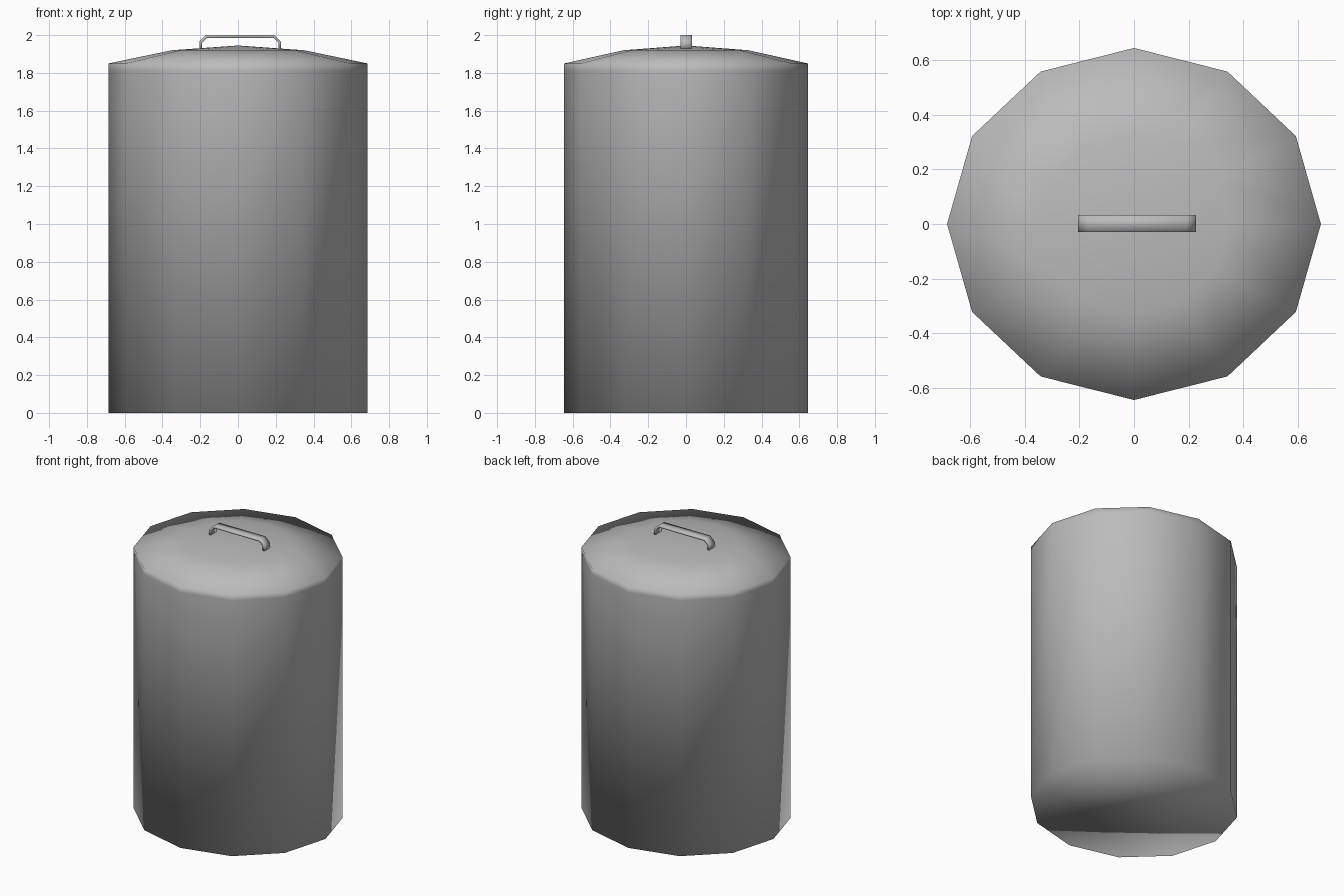
import bpy
import bmesh
from math import cos, sin, tau

if "Cube" in bpy.data.objects:
    bpy.data.objects.remove(bpy.data.objects["Cube"])

SIDES = 12
RX, RY = 0.685, 0.645


def make_material(name, color):
    mat = bpy.data.materials.new(name)
    mat.use_nodes = True
    mat.diffuse_color = color
    mat.node_tree.nodes["Principled BSDF"].inputs["Base Color"].default_value = color
    return mat


def finish(bm, name, mat):
    bmesh.ops.recalc_face_normals(bm, faces=bm.faces)
    mesh = bpy.data.meshes.new(name)
    bm.to_mesh(mesh)
    bm.free()
    mesh.materials.append(mat)
    mesh.shade_smooth()
    obj = bpy.data.objects.new(name, mesh)
    bpy.context.collection.objects.link(obj)
    return obj


def bridge(bm, lower, upper):
    n = len(lower)
    for i in range(n):
        j = (i + 1) % n
        bm.faces.new((lower[i], lower[j], upper[j], upper[i]))


grey = make_material("grey metal", (0.5, 0.5, 0.5, 1))

# Can: oval twelve-sided wall, short lid rim and shallow domed lid
bm = bmesh.new()
rings = []
for scale, z in ((1, 0), (1, 1.81), (1, 1.85), (0.51, 1.92)):
    rings.append([bm.verts.new((RX * scale * cos(tau * i / SIDES),
                                RY * scale * sin(tau * i / SIDES), z))
                  for i in range(SIDES)])
for lower, upper in zip(rings, rings[1:]):
    bridge(bm, lower, upper)
bm.faces.new(rings[0][::-1])
apex = bm.verts.new((0, 0, 1.945))
for i in range(SIDES):
    bm.faces.new((rings[-1][i], rings[-1][(i + 1) % SIDES], apex))
finish(bm, "can_with_lid", grey)

# Handle: flat strap with bevelled corners, given as outer and inner points
outer = ((-0.205, 1.925), (-0.205, 1.965), (-0.17, 2), (0.193, 2), (0.228, 1.965), (0.228, 1.925))
inner = ((-0.191, 1.925), (-0.191, 1.96), (-0.165, 1.986), (0.188, 1.986), (0.214, 1.96), (0.214, 1.925))
bm = bmesh.new()
sections = []
for (ox, oz), (ix, iz) in zip(outer, inner):
    sections.append([bm.verts.new(p) for p in (
        (ox, -0.03, oz), (ox, 0.033, oz), (ix, 0.033, iz), (ix, -0.03, iz))])
for a, b in zip(sections, sections[1:]):
    bridge(bm, a, b)
bm.faces.new(sections[0])
bm.faces.new(sections[-1])
finish(bm, "lid_handle", grey)
